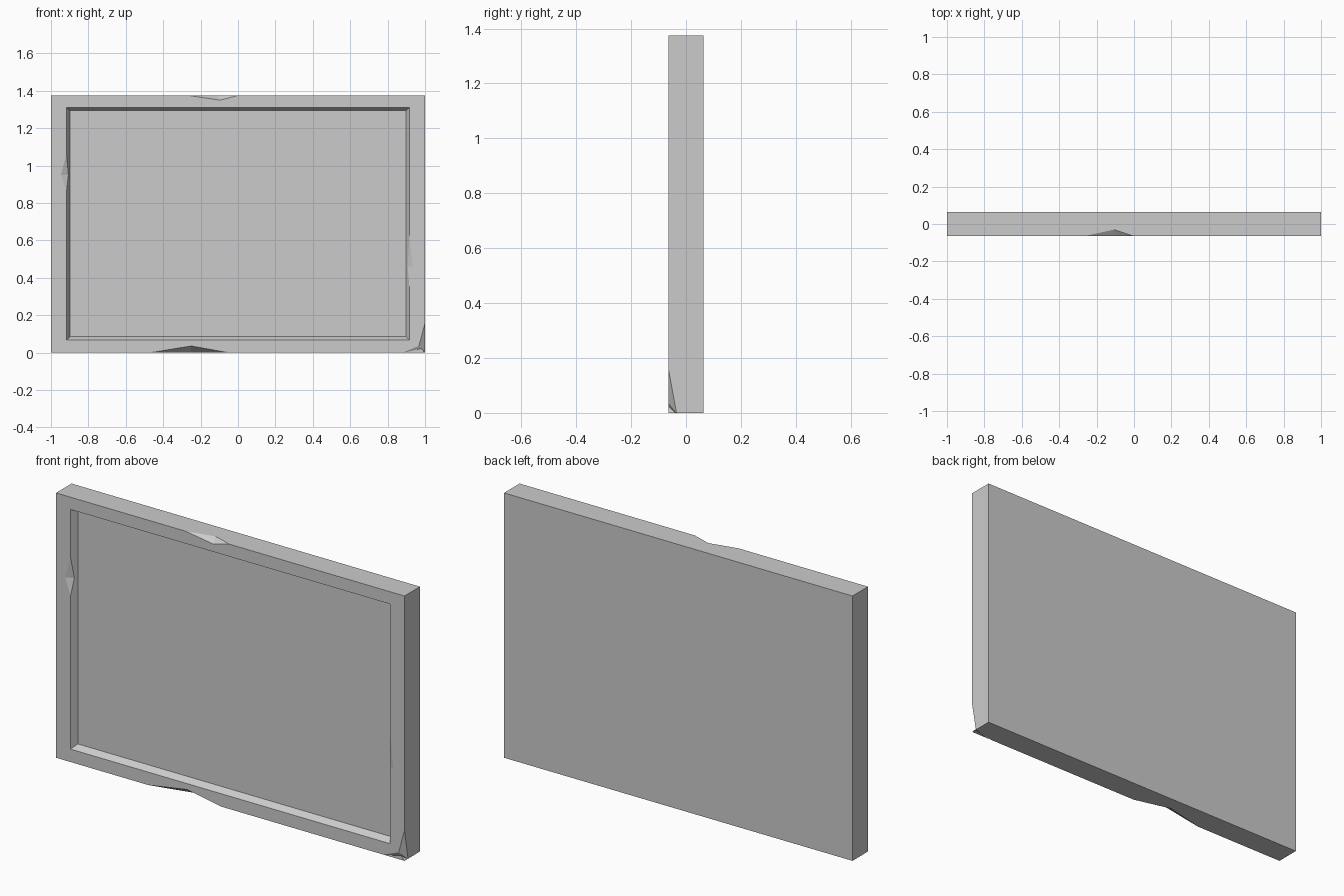
import bpy, bmesh
from mathutils import Vector

if "Cube" in bpy.data.objects:
    bpy.data.objects.remove(bpy.data.objects["Cube"])

Y = 0.0635      # half thickness
H = 1.374       # height
FLOOR = -0.03   # depth of the recess floor


def new_object(name, bm):
    bmesh.ops.recalc_face_normals(bm, faces=bm.faces)
    mesh = bpy.data.meshes.new(name)
    bm.to_mesh(mesh)
    bm.free()
    obj = bpy.data.objects.new(name, mesh)
    bpy.context.collection.objects.link(obj)
    return obj


def rect(bm, hx, z0, z1, y):
    return [bm.verts.new((x, y, z)) for x, z in
            ((-hx, z0), (hx, z0), (hx, z1), (-hx, z1))]


# Slab with a framed recess: back, front, opening and recess floor rectangles
bm = bmesh.new()
rings = [rect(bm, 1.0, 0, H, Y),
         rect(bm, 1.0, 0, H, -Y),
         rect(bm, 0.917, 0.067, 1.31, -Y),
         rect(bm, 0.898, 0.086, 1.294, FLOOR)]
for a, b in zip(rings, rings[1:]):
    for i in range(4):
        j = (i + 1) % 4
        bm.faces.new((a[i], a[j], b[j], b[i]))
bm.faces.new(rings[0])
bm.faces.new(rings[-1])
slab = new_object("framed_slab", bm)


def chip(left, right, front, side):
    """Cut a two-facet notch from an edge; the facets meet along front-side."""
    pts = [Vector(p) for p in (left, right, front, side)]
    mid = (pts[2] + pts[3]) / 2
    bm = bmesh.new()
    v = [bm.verts.new(mid + (p - mid) * 1.3) for p in pts]
    for f in ((0, 1, 2), (0, 1, 3), (0, 2, 3), (1, 2, 3)):
        bm.faces.new([v[i] for i in f])
    cutter = new_object("chip_cutter", bm)
    cutter.hide_render = True
    mod = slab.modifiers.new("chip", 'BOOLEAN')
    mod.operation = 'DIFFERENCE'
    mod.solver = 'EXACT'
    mod.object = cutter
    bpy.context.view_layer.objects.active = slab
    bpy.ops.object.modifier_apply(modifier=mod.name)
    bpy.data.objects.remove(cutter)


# Chips in the top and bottom outer edges
chip((-0.257, -Y, H), (-0.005, -Y, H), (-0.096, -Y, 1.35), (-0.107, -0.03, H))
chip((-0.47, -Y, 0), (-0.05, -Y, 0), (-0.25, -Y, 0.036), (-0.25, -0.012, 0))

# Chips in the left and right edges of the opening
chip((-0.917, -Y, 1.064), (-0.917, -Y, 0.86), (-0.947, -Y, 0.95), (-0.907, -0.046, 0.95))
chip((0.917, -Y, 0.64), (0.917, -Y, 0.345), (0.935, -Y, 0.46), (0.907, -0.046, 0.46))

# Broken lower right corner, two overlapping cuts
front, side = (0.967, -Y, 0.036), (1.0, -0.0345, 0)
chip((1.0, -Y, 0.158), (1.0, -Y, 0), front, side)
chip((0.88, -Y, 0), (1.0, -Y, 0.03), front, side)
